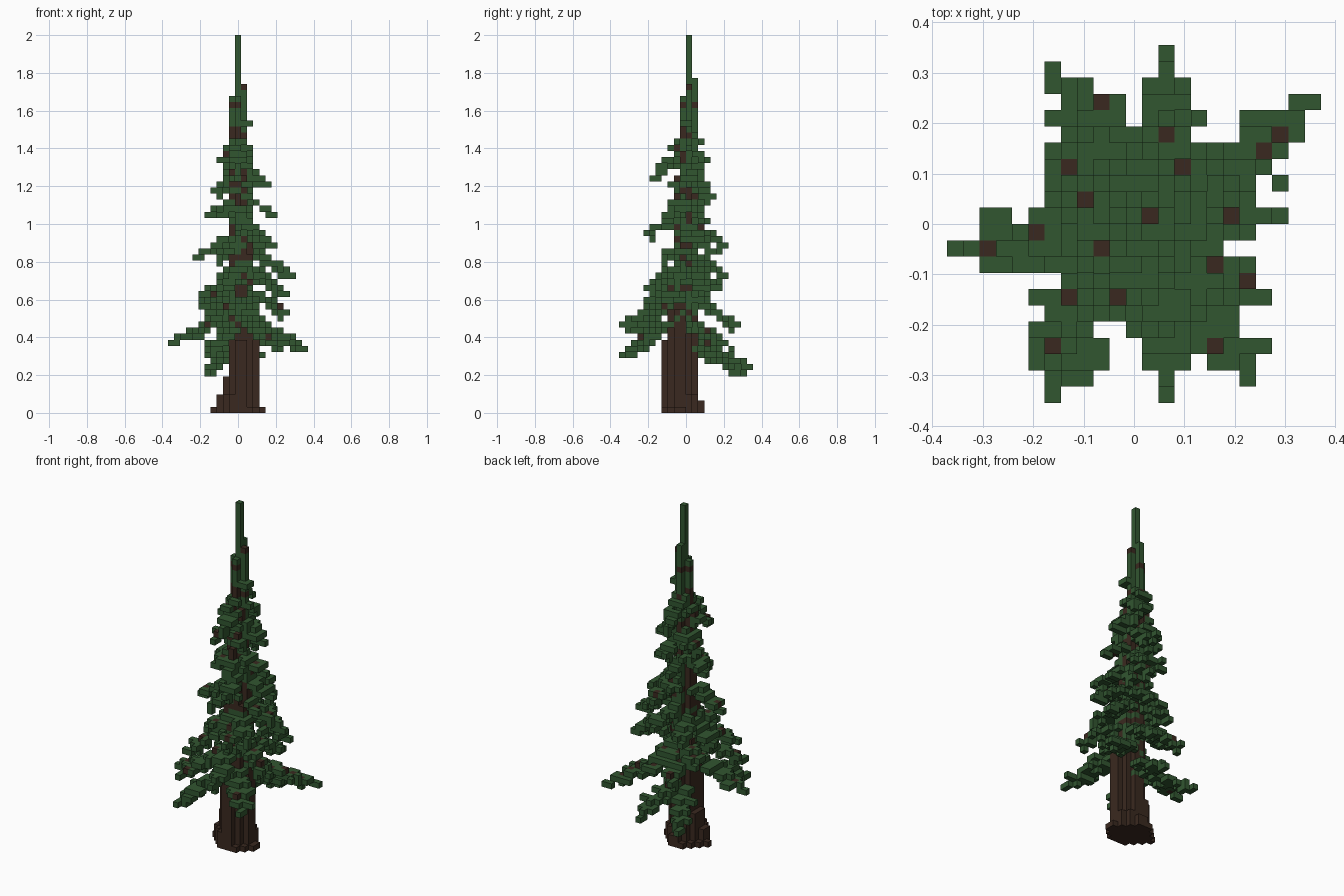
import bpy, bmesh, math, random
from mathutils import Vector

random.seed(5)
V = 2 / 62  # edge of one small cube

cube = bpy.data.objects.get("Cube")
if cube:
    bpy.data.objects.remove(cube, do_unlink=True)


def material(name, rgb):
    m = bpy.data.materials.new(name)
    m.use_nodes = True
    m.diffuse_color = (*rgb, 1)
    m.node_tree.nodes["Principled BSDF"].inputs["Base Color"].default_value = (*rgb, 1)
    return m


NEEDLES = material("needle_green", (0.031, 0.093, 0.030))
BARK = material("bark_brown", (0.042, 0.022, 0.014))


def axis_of(k):
    """Centre and radius of the tapering trunk at layer k."""
    t = min(1, max(0, (k - 11) / 36))
    return 0.7 * (1 - t), -1.4 * (1 - t), 2.6 - 1.6 * t


# Trunk layers with chamfered corners and a flared foot of uneven roots
trunk = set()
for k in range(50):
    cx, cy, r = axis_of(k)
    cut = 1.38 * r
    if k < 6:
        cx, cy, r, cut = 0.4, -1.2, (4.5 if k < 1 else 3.5 if k < 3 else 2.8), 3.7
        cut += 1.0 if k < 1 else 0.5 if k < 3 else 0
    for i in range(-4, 5 if k < 1 else 4):
        for j in range(-4, 3 if k < 2 else 2):
            dx, dy = abs(i - cx), abs(j - cy)
            if max(dx, dy) <= r + 0.05 and dx + dy <= cut + 0.05:
                trunk.add((i, j, k))

# Drooping branches, each given by the cell at its tip
TIPS = [
    # lowest skirt
    (11, 7, 10), (-11, -2, 11), (2, 10, 7), (-5, 9, 6), (2, -11, 14),
    (-5, -11, 9), (7, -10, 10), (-6, -9, 13), (-3, 8, 14), (3, 8, 14),
    # middle tiers
    (9, 0, 22), (8, -5, 16), (8, 3, 19), (-6, 0, 19), (-5, 4, 16),
    (-6, -7, 17), (2, -7, 20), (2, 6, 22), (-3, 5, 20), (-3, -5, 21),
    (5, -5, 21),
    # upper tiers
    (-7, -1, 25), (6, 1, 27), (2, 6, 27), (2, -7, 29), (-3, -4, 25),
    (4, 4, 26), (6, -1, 32), (-5, 1, 32), (0, -4, 32), (1, 3, 31),
    (-3, -3, 32), (5, 0, 37), (-4, 1, 36), (1, 4, 35), (-1, -6, 38),
    (2, -3, 37), (-2, 3, 37),
    # crown
    (3, 1, 39), (-3, 0, 41), (0, -5, 40), (1, 3, 41), (2, 0, 43),
    (-2, 0, 43), (0, 2, 44), (0, -3, 43), (2, 0, 47),
]
stems, needles = set(), set()


def grow_branch(tip):
    end = Vector(tip)
    cx, cy, r = axis_of(tip[2])
    flat = Vector((tip[0] - cx, tip[1] - cy, 0))
    length = flat.length
    drop = min(5, 0.55 * length)
    start = Vector((cx, cy, tip[2] + drop))
    side = Vector((-flat.y, flat.x, 0)) / length
    ahead = flat / length
    steps = math.ceil(length * 1.4)
    for s in range(steps + 1):
        t = s / steps
        p = start.lerp(end, t)
        p.z = start.z - drop * t ** 1.3
        if t * length < r - 0.5:
            continue
        cell = tuple(round(c) for c in p)
        woody = t < 0.88 and random.random() < 0.25
        (stems if woody else needles).add(cell)
        if t < 0.93 and random.random() < 0.55:
            needles.add((cell[0], cell[1], cell[2] - 1))
        # side twigs sweep forward and hang slightly
        reach = min(1.2, 0.2 * length + 0.2) * (t < 0.82)
        for sign in (-1, 1):
            n = round(reach * random.uniform(0.4, 1.35))
            for q in range(1, n + 1):
                tw = p + side * sign * q + ahead * 0.4 * q
                tw.z -= 0.35 * q
                needles.add(tuple(round(c) for c in tw))


for tip in TIPS:
    grow_branch(tip)

# Pointed leader made of upright columns, with a little bark showing low down
for i, j, low, high in ((0, 0, 50, 62), (0, 1, 46, 55), (1, 0, 49, 54),
                        (0, -1, 48, 52), (-1, 0, 47, 52)):
    for k in range(low, high):
        bare = k < 54 and random.random() < 0.1
        (stems if bare else needles).add((i, j, k))

# Needle tufts clinging to the upper trunk
for cell in sorted(trunk):
    i, j, k = cell
    if k > 13 and random.random() < 0.35:
        cx, cy, r = axis_of(k)
        if math.hypot(i - cx, j - cy) > r - 0.9:
            needles.add(cell)

trunk -= needles
stems -= trunk | needles
solid = trunk | stems | needles


def build(name, cells, mat):
    """Skin a set of cells, leaving out faces hidden between neighbours."""
    bm = bmesh.new()
    verts = {}

    def corner(p):
        if p not in verts:
            x, y, z = p
            verts[p] = bm.verts.new(((x - 0.5) * V, y * V, z * V))
        return verts[p]

    for cell in sorted(cells):
        for a in range(3):
            for d in (0, 1):
                near = list(cell)
                near[a] += 2 * d - 1
                if tuple(near) in solid:
                    continue
                ring = []
                for u, w in ((0, 0), (1, 0), (1, 1), (0, 1)):
                    p = list(cell)
                    p[a] += d
                    p[(a + 1) % 3] += u
                    p[(a + 2) % 3] += w
                    ring.append(corner(tuple(p)))
                bm.faces.new(ring if d else ring[::-1])
    mesh = bpy.data.meshes.new(name)
    bm.to_mesh(mesh)
    bm.free()
    mesh.materials.append(mat)
    obj = bpy.data.objects.new(name, mesh)
    bpy.context.collection.objects.link(obj)


build("trunk", trunk, BARK)
build("branch_stems", stems, BARK)
build("needle_foliage", needles, NEEDLES)
